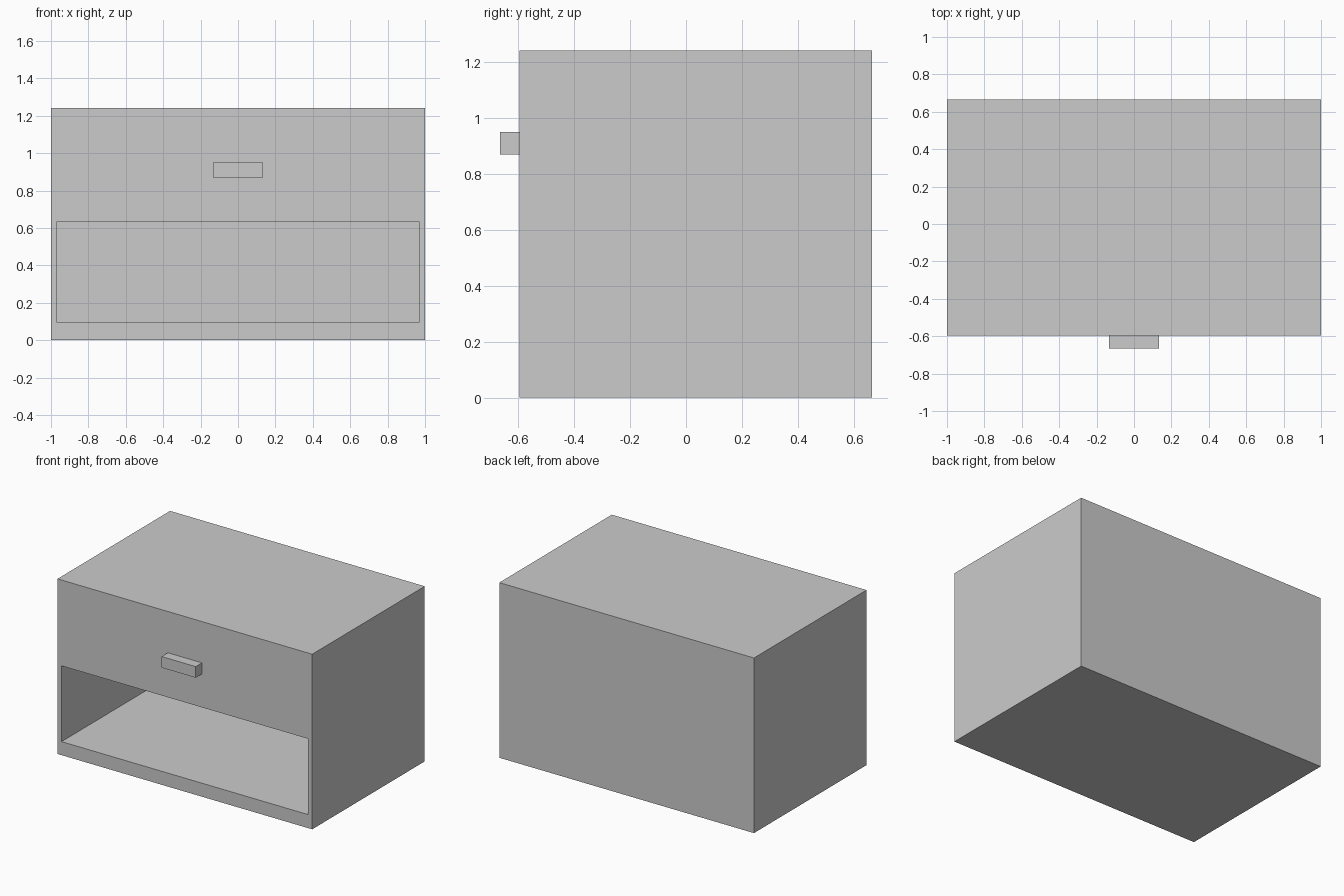
import bpy, bmesh
from mathutils import Vector

if "Cube" in bpy.data.objects:
    bpy.data.objects.remove(bpy.data.objects["Cube"])

BOTTOM, TOP = 0.096, 0.634      # shelf opening heights
FRONT, BACK = -0.596, 0.666
SIDE = 0.045                    # wall thickness


def box_bmesh(lo, hi):
    bm = bmesh.new()
    bmesh.ops.create_cube(bm, size=1)
    lo, hi = Vector(lo), Vector(hi)
    for v in bm.verts:
        v.co = (lo + hi) / 2 + v.co * (hi - lo)
    return bm


def add_object(name, bm):
    bmesh.ops.recalc_face_normals(bm, faces=bm.faces)
    mesh = bpy.data.meshes.new(name)
    bm.to_mesh(mesh)
    bm.free()
    obj = bpy.data.objects.new(name, mesh)
    bpy.context.collection.objects.link(obj)
    return obj


# Cabinet: box whose front is inset to the opening and pushed in to the back wall
bm = box_bmesh((-1, FRONT, 0), (1, BACK, 1.243))
front = min(bm.faces, key=lambda f: f.calc_center_median().y)
bmesh.ops.inset_region(bm, faces=[front], thickness=SIDE)
middle = front.calc_center_median().z
for v in front.verts:
    v.co.z = TOP if v.co.z > middle else BOTTOM
recess = bmesh.ops.extrude_discrete_faces(bm, faces=[front])["faces"][0]
for v in recess.verts:
    v.co.y = BACK - SIDE
add_object("cabinet_body", bm)

# Drawer handle
add_object("drawer_handle",
           box_bmesh((-0.134, -0.666, 0.871), (0.134, FRONT, 0.95)))
